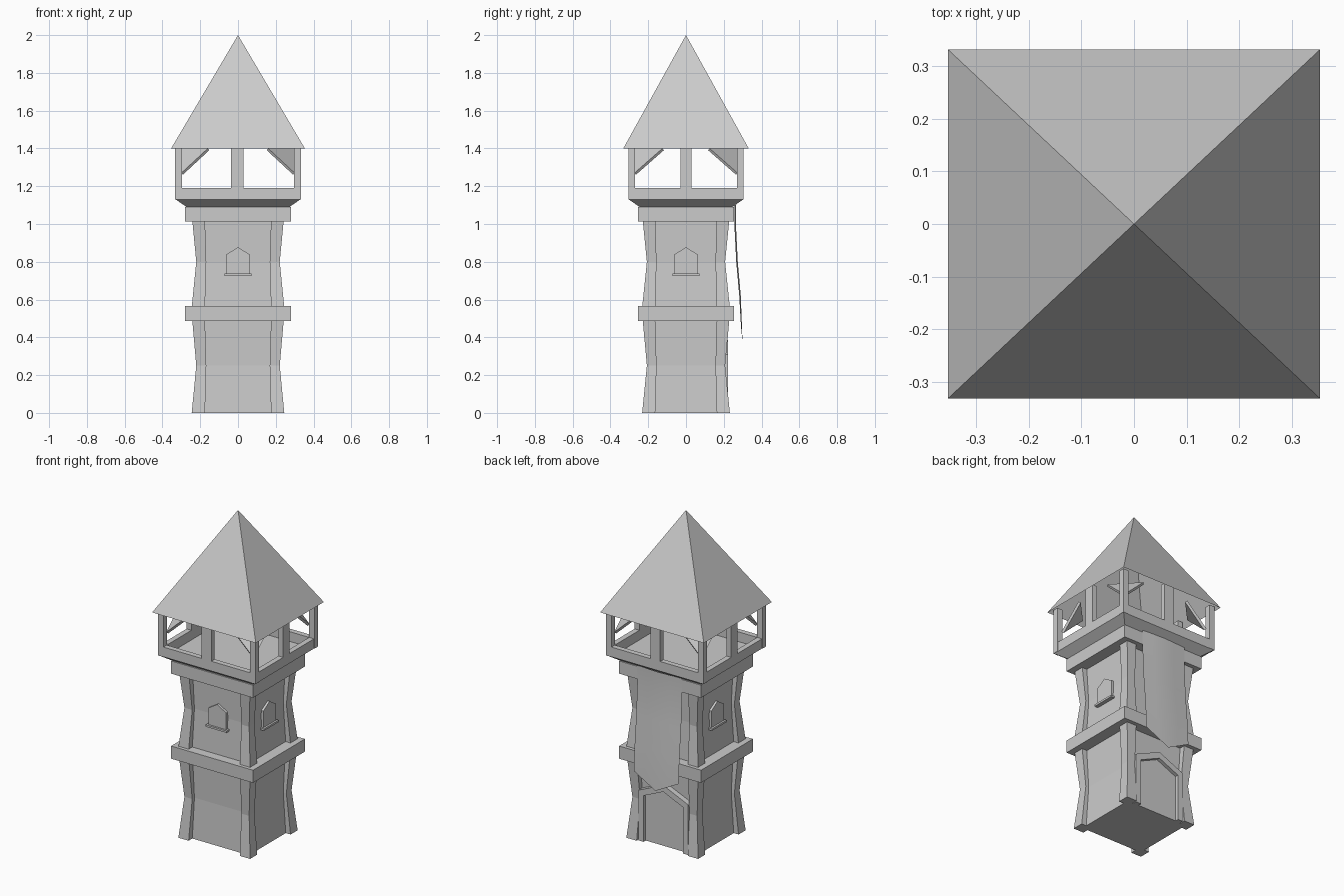
import bpy, bmesh, math
from mathutils import Matrix, Vector

cube = bpy.data.objects.get("Cube")
if cube:
    bpy.data.objects.remove(cube, do_unlink=True)

stone = bpy.data.materials.new("pale_stone_grey")
stone.use_nodes = True
stone.diffuse_color = (0.6, 0.6, 0.6, 1)
stone.node_tree.nodes["Principled BSDF"].inputs["Base Color"].default_value = (0.6, 0.6, 0.6, 1)


def finish(name, bm, solid=True):
    if solid:
        bmesh.ops.recalc_face_normals(bm, faces=bm.faces)
    mesh = bpy.data.meshes.new(name)
    bm.to_mesh(mesh)
    bm.free()
    mesh.materials.append(stone)
    obj = bpy.data.objects.new(name, mesh)
    bpy.context.collection.objects.link(obj)
    return obj


def loft(name, rings):
    """Closed solid through rectangles given as (x0, x1, y0, y1, z)."""
    bm = bmesh.new()
    loops = [[bm.verts.new(p) for p in ((a, c, z), (b, c, z), (b, d, z), (a, d, z))]
             for a, b, c, d, z in rings]
    for lo, hi in zip(loops, loops[1:]):
        for i in range(4):
            j = (i + 1) % 4
            bm.faces.new((lo[i], lo[j], hi[j], hi[i]))
    bm.faces.new(loops[0])
    bm.faces.new(loops[-1])
    return finish(name, bm)


def stack(name, rings):
    """Centred loft from (half_x, half_y, z)."""
    return loft(name, [(-x, x, -y, y, z) for x, y, z in rings])


def prism(name, outline, near, far, angle):
    """Outline in (across, up), pushed outward from near to far, turned about z."""
    bm = bmesh.new()
    a = [bm.verts.new((u, -near, z)) for u, z in outline]
    b = [bm.verts.new((u, -far, z)) for u, z in outline]
    bm.faces.new(a)
    bm.faces.new(b)
    for i in range(len(a)):
        j = (i + 1) % len(a)
        bm.faces.new((a[i], a[j], b[j], b[i]))
    bm.transform(Matrix.Rotation(angle, 4, 'Z'))
    return finish(name, bm)


CORNERS = [(sx, sy) for sx in (-1, 1) for sy in (-1, 1)]

# Two storeys of walls with waisted corner pilasters
for label, low, mid, high in (("lower", 0, 0.25, 0.49), ("upper", 0.56, 0.8, 1.02)):
    stack(label + "_walls", [(0.212, 0.196, low), (0.2, 0.185, mid), (0.208, 0.192, high)])
    for sx, sy in CORNERS:
        rings = []
        for x, y, z in ((0.245, 0.232, low), (0.221, 0.207, mid), (0.242, 0.229, high)):
            inner = 0.175 if z != mid else 0.168
            xs = sorted((sx * inner, sx * x))
            ys = sorted((sy * (inner - 0.012), sy * y))
            rings.append((*xs, *ys, z))
        loft(label + "_pilaster", rings)

# Projecting stone bands and the flared platform
stack("middle_band", [(0.28, 0.253, 0.487), (0.28, 0.253, 0.565)])
stack("upper_band", [(0.28, 0.253, 1.012), (0.28, 0.253, 1.09)])
stack("platform_flare", [(0.265, 0.238, 1.085), (0.33, 0.303, 1.13)])

# Parapet rails around the platform
for s in (-1, 1):
    ys = sorted((s * 0.27, s * 0.303))
    xs = sorted((s * 0.297, s * 0.33))
    loft("parapet_long", [(-0.33, 0.33, *ys, z) for z in (1.13, 1.19)])
    loft("parapet_short", [(*xs, -0.27, 0.27, z) for z in (1.13, 1.19)])
    # Middle posts
    loft("middle_post_long", [(-0.036, 0.03, *ys, z) for z in (1.19, 1.43)])
    loft("middle_post_short", [(*xs, -0.03, 0.03, z) for z in (1.19, 1.43)])

# Corner posts and their slanted corner braces
for sx, sy in CORNERS:
    xs = sorted((sx * 0.297, sx * 0.333))
    ys = sorted((sy * 0.27, sy * 0.305))
    loft("corner_post", [(*xs, *ys, z) for z in (1.13, 1.41)])
    bm = bmesh.new()
    tri = [Vector((sx * x, sy * y, z)) for x, y, z in
           ((0.3, 0.273, 1.27), (0.16, 0.273, 1.4), (0.3, 0.125, 1.4))]
    inward = Vector((-sx, -sy, -1)).normalized() * 0.015
    a = [bm.verts.new(p) for p in tri]
    b = [bm.verts.new(p + inward) for p in tri]
    bm.faces.new(a)
    bm.faces.new(b)
    for i in range(3):
        j = (i + 1) % 3
        bm.faces.new((a[i], a[j], b[j], b[i]))
    finish("corner_brace", bm)

# Open-bottomed pyramid roof
bm = bmesh.new()
eaves = [bm.verts.new((x * 0.354, y * 0.332, 1.4))
         for x, y in ((-1, -1), (1, -1), (1, 1), (-1, 1))]
apex = bm.verts.new((0, 0, 2))
for i in range(4):
    bm.faces.new((eaves[i], eaves[(i + 1) % 4], apex))
finish("roof", bm, solid=False)

# Pointed windows with sills on the front and both sides
window = [(-0.06, 0.73), (0.06, 0.73), (0.06, 0.84), (0, 0.877), (-0.06, 0.84)]
sill = [(-0.072, 0.725), (0.072, 0.725), (0.072, 0.737), (-0.072, 0.737)]
for label, angle, wall in (("front", 0, 0.186), ("left", math.pi / 2, 0.2),
                           ("right", -math.pi / 2, 0.2)):
    prism(label + "_window", window, wall - 0.03, wall + 0.016, angle)
    prism(label + "_window_sill", sill, wall - 0.03, wall + 0.028, angle)

# Back doorway: pointed frame around a flat door
frame = [(-0.17, 0), (-0.17, 0.31), (0, 0.385), (0.17, 0.31), (0.17, 0),
         (0.135, 0), (0.135, 0.285), (0, 0.345), (-0.135, 0.285), (-0.135, 0)]
prism("door_frame", frame, 0.17, 0.222, math.pi)
prism("door_panel", [frame[i] for i in (5, 6, 7, 8, 9)], 0.17, 0.2, math.pi)

# Hanging cloth banner on the back with a pointed lower end
bm = bmesh.new()
rows = []
for y, z, tip in ((0.262, 1.1, 0), (0.26, 1.0, 0), (0.27, 0.8, 0),
                  (0.286, 0.62, 0), (0.295, 0.46, 0.08)):
    rows.append([bm.verts.new((0.153 * t, y + 0.004 * math.cos(math.pi * t),
                               z - tip * (1 - abs(t))))
                 for t in (-1, -0.5, 0, 0.5, 1)])
for up, down in zip(rows, rows[1:]):
    for i in range(4):
        bm.faces.new((up[i + 1], up[i], down[i], down[i + 1]))
for f in bm.faces:
    f.smooth = True
finish("banner", bm, solid=False)
